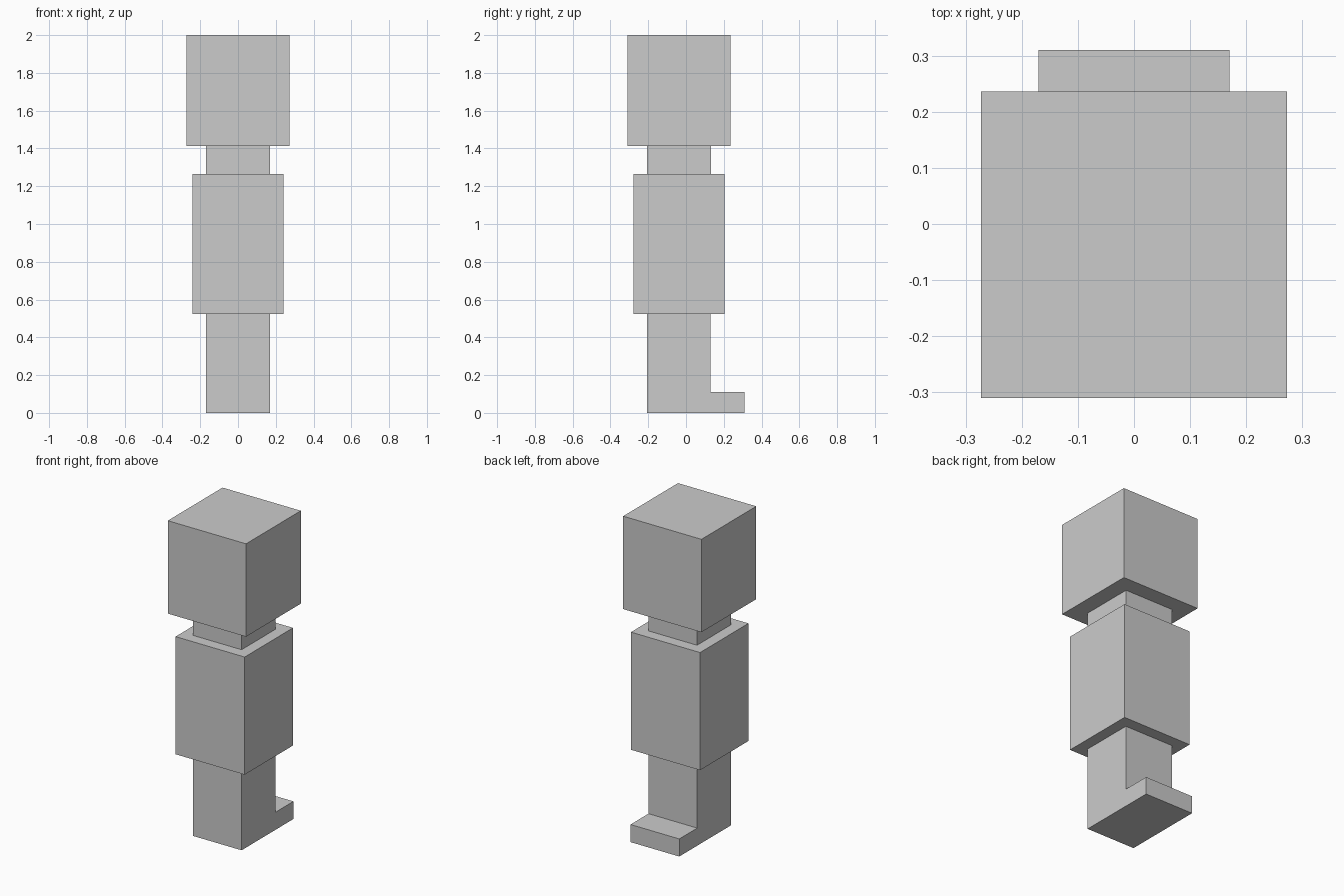
import bpy

if "Cube" in bpy.data.objects:
    bpy.data.objects.remove(bpy.data.objects["Cube"])

YC = -0.037  # shared centre line of the stacked blocks


def extrude_x(name, half_width, profile):
    """Solid made by extruding a (y, z) outline symmetrically along x."""
    n = len(profile)
    verts = [(x, y, z) for x in (-half_width, half_width) for y, z in profile]
    faces = [tuple(reversed(range(n))), tuple(range(n, 2 * n))]
    faces += [(i, (i + 1) % n, (i + 1) % n + n, i + n) for i in range(n)]
    mesh = bpy.data.meshes.new(name)
    mesh.from_pydata(verts, [], faces)
    mesh.update()
    obj = bpy.data.objects.new(name, mesh)
    bpy.context.collection.objects.link(obj)
    return obj


def block(name, half, z0, z1):
    """Square block centred on the shared centre line."""
    a, b = YC - half, YC + half
    return extrude_x(name, half, [(a, z0), (b, z0), (b, z1), (a, z1)])


# Leg with the foot stepping out towards +y
back, shin, toe = YC - 0.17, YC + 0.168, 0.31
extrude_x("leg_and_foot", 0.17, [(back, 0), (toe, 0), (toe, 0.111),
                                 (shin, 0.111), (shin, 0.523), (back, 0.523)])

# Torso, neck and head stacked above
block("torso", 0.241, 0.523, 1.265)
block("neck", 0.17, 1.265, 1.414)
block("head", 0.273, 1.414, 2.0)
